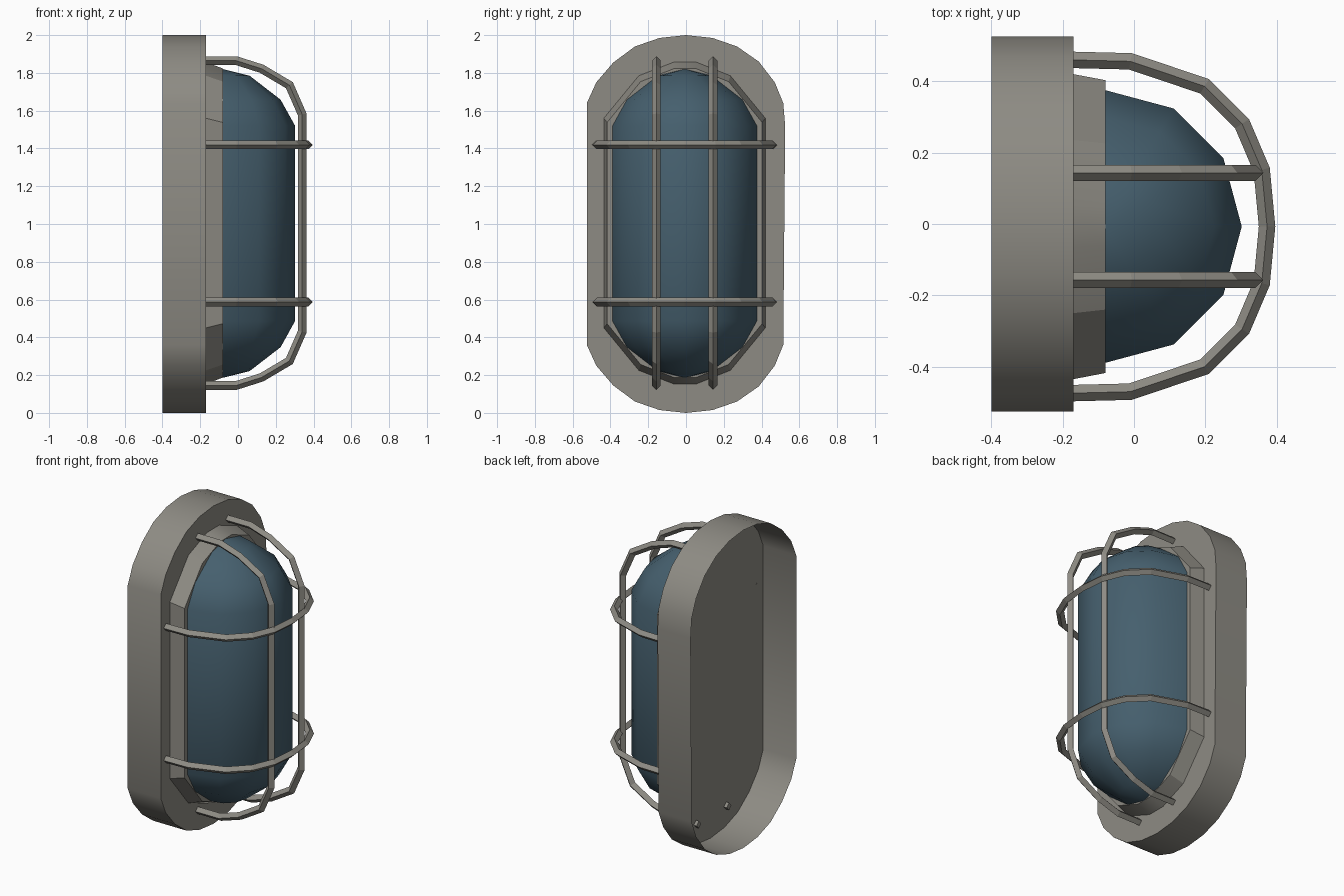
import bpy
import bmesh
from math import sin, cos, pi, radians
from mathutils import Vector

if "Cube" in bpy.data.objects:
    bpy.data.objects.remove(bpy.data.objects["Cube"], do_unlink=True)


def make_material(name, colour):
    mat = bpy.data.materials.new(name)
    mat.use_nodes = True
    mat.diffuse_color = (*colour, 1)
    mat.node_tree.nodes["Principled BSDF"].inputs["Base Color"].default_value = (*colour, 1)
    return mat


METAL = make_material("warm grey metal", (0.27, 0.26, 0.23))
GLASS = make_material("dark blue glass", (0.06, 0.115, 0.155))


def loft(name, rings, mat, closed=True, first_cap=False, last_cap=False, angle=0):
    """Join equal-length rings of points with quads, with optional end caps."""
    bm = bmesh.new()
    loops = [[bm.verts.new(p) for p in ring] for ring in rings]
    n = len(loops[0])
    for a, b in zip(loops, loops[1:]):
        for i in range(n if closed else n - 1):
            j = (i + 1) % n
            bm.faces.new((a[i], a[j], b[j], b[i]))
    if first_cap:
        bm.faces.new(loops[0])
    if last_cap:
        bm.faces.new(loops[-1])
    bmesh.ops.remove_doubles(bm, verts=bm.verts, dist=0.0005)
    bmesh.ops.recalc_face_normals(bm, faces=bm.faces)
    mesh = bpy.data.meshes.new(name)
    bm.to_mesh(mesh)
    bm.free()
    mesh.materials.append(mat)
    if angle:
        mesh.polygons.foreach_set("use_smooth", [True] * len(mesh.polygons))
        mesh.set_sharp_from_angle(angle=radians(angle))
    obj = bpy.data.objects.new(name, mesh)
    bpy.context.scene.collection.objects.link(obj)
    return obj


def sweep_bar(name, path, side, radius=0.023):
    """Sweep a diamond section along a planar path; side is the plane normal."""
    path = [Vector(p) for p in path]
    side = Vector(side)
    rings = []
    for i, p in enumerate(path):
        before = (p - path[i - 1]).normalized() if i else None
        after = (path[i + 1] - p).normalized() if i < len(path) - 1 else None
        tangent = ((before or after) + (after or before)).normalized()
        out = tangent.cross(side) / tangent.dot(after or before)
        rings.append([p + out * radius, p + side * radius,
                      p - out * radius, p - side * radius])
    return loft(name, rings, METAL, first_cap=True, last_cap=True)


# Housing: round-ended shell, closed at the front and open at the back
top = [(.525, 1.52), (.515, 1.64), (.47, 1.75), (.385, 1.86), (.27, 1.94),
       (.14, 1.985), (0, 2), (-.14, 1.985), (-.27, 1.94), (-.385, 1.855),
       (-.475, 1.75), (-.525, 1.64)]
outline = top + [(y, 2 - z) for y, z in reversed(top[1:])]
loft("housing", [[(x, y, z) for y, z in outline] for x in (-.4, -.17)],
     METAL, last_cap=True, angle=35)

# Collar: tapered seat around the glass
top = [(.42, 1.56), (.235, 1.785), (.055, 1.857),
       (-.065, 1.857), (-.25, 1.785), (-.435, 1.56)]
outline = top + [(y, 2.01 - z) for y, z in reversed(top)]
loft("collar", [[(x, y * s, 1.005 + (z - 1.005) * s) for y, z in outline]
                for x, s in ((-.17, 1), (-.08, .96))],
     METAL, last_cap=True, angle=25)

# Glass: half-round column with faceted domed ends
levels = [(0, .817), (.37, .782), (.8, .655), (1, .517)]
levels += [(s, -h) for s, h in reversed(levels)]
arc = [pi * i / 6 for i in range(7)]
loft("glass_cover",
     [[(-.08 + .382 * s * sin(a), -.007 + .382 * s * cos(a), 1.003 + h) for a in arc]
      for s, h in levels], GLASS, closed=False, angle=60)

# Upright guard bars, with lower ends passing through the housing front
half = [(-.17, .86), (-.01, .86), (.125, .817), (.272, .73), (.34, .575)]
upright = [(x, 1.005 + h) for x, h in half]
upright += [(x, 1.005 - h) for x, h in reversed(half[1:])] + [(-.19, .145)]
for name, y in (("left_upright_bar", .143), ("right_upright_bar", -.157)):
    sweep_bar(name, [(x, y, z) for x, z in upright], (0, 1, 0))

# Cross guard bars
half = [(-.17, .467), (-.01, .463), (.198, .393), (.303, .288), (.358, .159)]
cross = [(x, h) for x, h in half] + [(.373, 0)] + [(x, -h) for x, h in reversed(half)]
for name, z in (("upper_cross_bar", 1.419), ("lower_cross_bar", .587)):
    sweep_bar(name, [(x, y - .007, z) for x, y in cross], (0, 0, 1))
